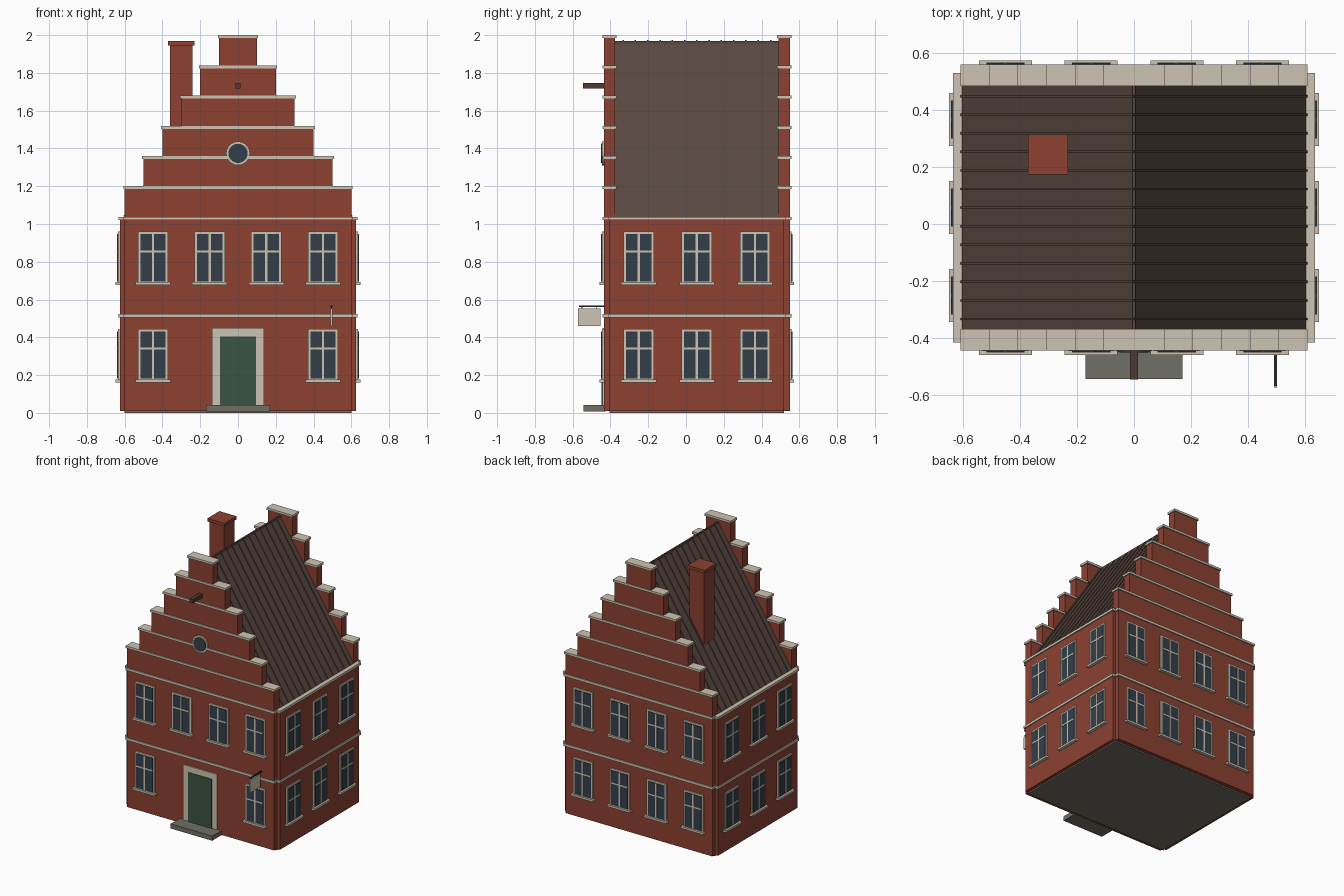
import bpy, bmesh, math
from mathutils import Matrix, Vector

cube = bpy.data.objects.get("Cube")
if cube:
    bpy.data.objects.remove(cube, do_unlink=True)

MID = 0.0575          # depth centre of the house body


def material(name, r, g, b):
    lin = [((c / 255 + 0.055) / 1.055) ** 2.4 for c in (r, g, b)] + [1]
    m = bpy.data.materials.new(name)
    m.use_nodes = True
    m.diffuse_color = lin
    m.node_tree.nodes["Principled BSDF"].inputs["Base Color"].default_value = lin
    return m


brick = material("brick red", 140, 65, 49)
cream = material("cream stone", 206, 196, 178)
glass = material("dark glass", 52, 62, 73)
green = material("door green", 58, 84, 66)
tile = material("roof brown", 88, 71, 64)
stone = material("grey stone", 112, 110, 102)
wood = material("dark wood", 78, 58, 50)
iron = material("black iron", 42, 42, 45)


def part(name, mat, boxes=(), prisms=()):
    """One object from boxes (x, y, z ranges) and prisms (xz outline, y range)."""
    bm = bmesh.new()
    for xs, ys, zs in boxes:
        size = [b - a for a, b in (xs, ys, zs)]
        mid = [(a + b) / 2 for a, b in (xs, ys, zs)]
        bmesh.ops.create_cube(bm, size=1, matrix=Matrix.Translation(mid) @ Matrix.Diagonal(size + [1]))
    for outline, (y0, y1) in prisms:
        face = bm.faces.new([bm.verts.new((x, y0, z)) for x, z in outline])
        ext = bmesh.ops.extrude_face_region(bm, geom=[face])
        moved = [v for v in ext["geom"] if isinstance(v, bmesh.types.BMVert)]
        bmesh.ops.translate(bm, verts=moved, vec=(0, y1 - y0, 0))
    bmesh.ops.recalc_face_normals(bm, faces=bm.faces)
    me = bpy.data.meshes.new(name)
    bm.to_mesh(me)
    bm.free()
    me.materials.append(mat)
    ob = bpy.data.objects.new(name, me)
    bpy.context.collection.objects.link(ob)
    return ob


def sym(h, c=0.0):
    return (c - h, c + h)


# Walls, notched at the corners, on a floor slab
WX, WY, SX, SY = 0.6, 0.4925, 0.625, 0.4625
part("floor_slab", stone, [(sym(0.6), sym(SY, MID), (0, 0.02))])
part("walls", brick, [(sym(WX), sym(WY, MID), (0.01, 1.04)),
                      (sym(SX), sym(SY, MID), (0.01, 1.035))])

# Storey bands
for name, z in (("middle_band", 0.505), ("cornice_band", 1.02)):
    zs = (z, z + 0.018)
    part(name, cream, [(sym(WX + 0.008), sym(WY + 0.008, MID), zs),
                       (sym(SX + 0.008), sym(SY + 0.009, MID), zs)])

# Stepped gables with coping stones
for name, side in (("front", -1), ("back", 1)):
    inner, outer = MID + side * 0.4325, MID + side * WY
    ys = sorted((inner, outer))
    cap_ys = (ys[0] - 0.0075, ys[1] + 0.0075)
    steps, caps = [], []
    for i in range(6):
        half, top = 0.6 - 0.1 * i, 1.2 + 0.16 * i
        steps.append((sym(half), ys, (top - 0.16, top - 0.01)))
        inside = half - 0.1
        for s in (-1, 1):
            xs = sorted((s * inside, s * (half + 0.007)))
            caps.append((xs, cap_ys, (top - 0.016, top)))
        # thin edge of the coping across the face below the next step
        edge = sorted((outer, outer + side * 0.0075))
        caps.append((sym(half), edge, (top - 0.016, top)))
    part(name + "_gable", brick, steps)
    part(name + "_gable_coping", cream, caps)


# Roof with raised seams
def slope(rise):
    return [(-0.607, 1.03 + rise), (0, 1.962 + rise), (0.607, 1.03 + rise)]


part("roof", tile, prisms=[(slope(0), sym(0.434, MID))])
part("roof_seams", tile,
     prisms=[(slope(0.011), sym(0.004, MID + 0.065 * k)) for k in range(-6, 7)])
part("roof_ridge", tile, [(sym(0.006), sym(0.434, MID), (1.94, 1.968))])

# Chimney
part("chimney", brick, [(sym(0.059, -0.301), sym(0.059, 0.243), (1.3, 1.95)),
                        (sym(0.07, -0.301), sym(0.07, 0.243), (1.945, 1.968))])

# Window pieces, facing -y with the wall at y = 0
pieces = [
    part("window_frame", cream, [(sym(0.08), (-0.009, 0.005), (0.005, 0.28))]),
    part("window_sill", cream, [(sym(0.093), (-0.023, 0.005), (-0.003, 0.012))]),
    part("window_glass", glass, [(sym(0.067), (-0.013, 0), (0.016, 0.267))]),
    part("window_bars", cream, [(sym(0.006), (-0.015, 0), (0.016, 0.267)),
                                (sym(0.067), (-0.015, 0), (0.17, 0.181))]),
]
spots = []
for z in (0.165, 0.68):
    for x in (-0.45, -0.15, 0.15, 0.45):
        if z > 0.5 or abs(x) > 0.3:
            spots.append((x, MID - WY, z, 0))
        spots.append((x, MID + WY, z, math.pi))
    for dy in (-0.308, 0, 0.308):
        spots.append((SX, MID + dy, z, math.pi / 2))
        spots.append((-SX, MID + dy, z, -math.pi / 2))
for n, (x, y, z, turn) in enumerate(spots):
    for piece in pieces:
        ob = piece if n == 0 else piece.copy()
        if n:
            bpy.context.collection.objects.link(ob)
        ob.location = (x, y, z)
        ob.rotation_euler.z = turn

# Door, surround and step
front = MID - WY
part("door_surround", cream, [(sym(0.137), (front - 0.008, front + 0.01), (0.01, 0.45))])
part("door", green, [(sym(0.096), (front - 0.012, front), (0.03, 0.405))])
part("door_step", stone, [(sym(0.17), (-0.543, front + 0.01), (0.008, 0.042))])


# Round gable window
def disc(name, mat, radius, depth):
    bpy.ops.mesh.primitive_cylinder_add(vertices=24, radius=radius, depth=depth * 2,
                                        location=(0, front, 1.374),
                                        rotation=(math.pi / 2, 0, 0))
    ob = bpy.context.object
    ob.name = name
    ob.data.materials.append(mat)
    bpy.ops.object.shade_smooth_by_angle()


disc("round_window_frame", cream, 0.063, 0.01)
disc("round_window_glass", glass, 0.051, 0.014)

# Hoist beam and hanging sign
part("hoist_beam", wood, [(sym(0.014), (-0.545, front), (1.718, 1.746))])
part("sign_bracket", iron, [(sym(0.004, 0.495), (-0.567, front), (0.56, 0.569)),
                            (sym(0.002, 0.495), sym(0.002, -0.55), (0.54, 0.565)),
                            (sym(0.002, 0.495), sym(0.002, -0.475), (0.54, 0.565))])
part("sign_board", cream, [(sym(0.005, 0.495), (-0.573, -0.452), (0.46, 0.553))])
